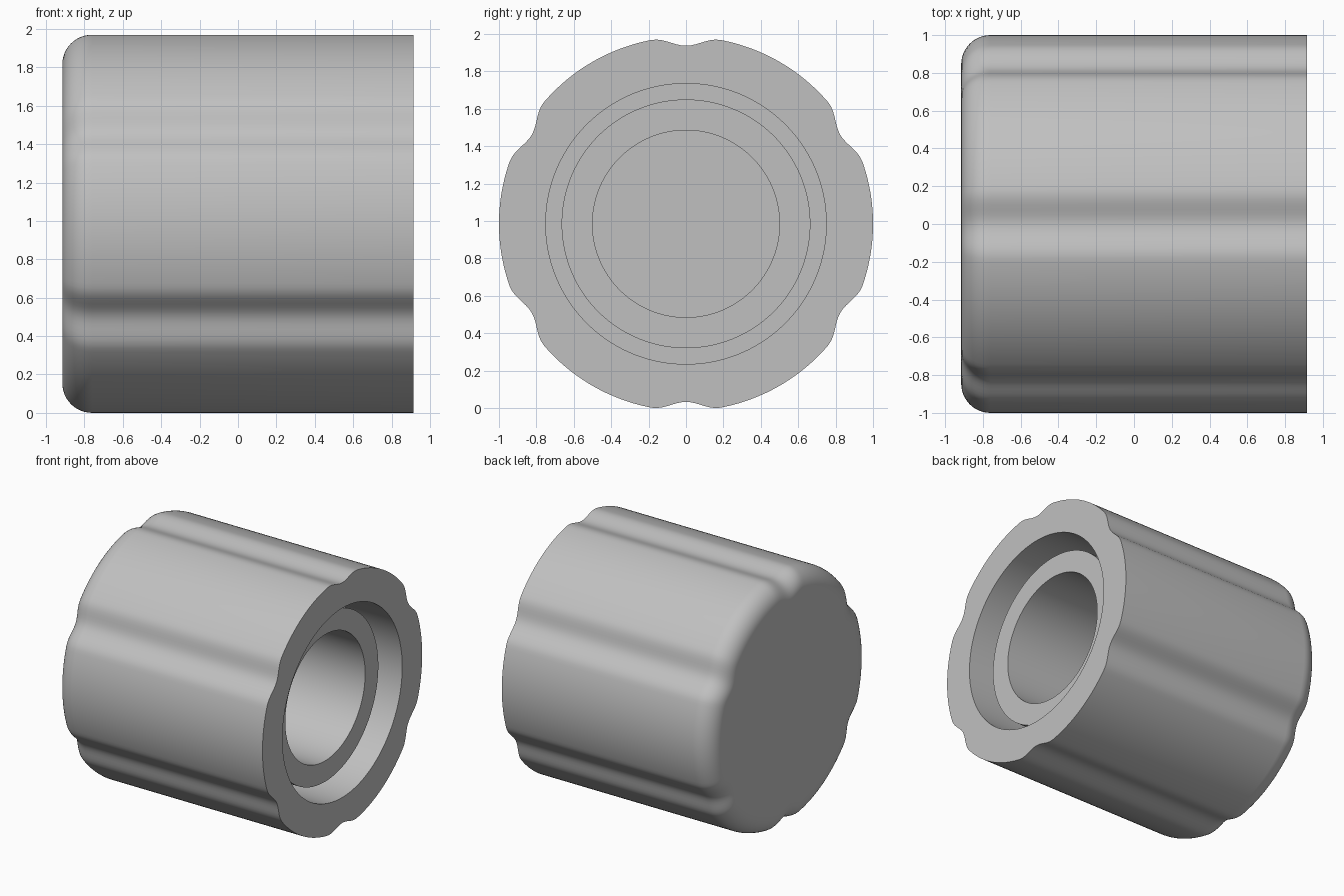
import bpy
import bmesh
from math import pi, sin, cos, radians

cube = bpy.data.objects.get("Cube")
if cube:
    bpy.data.objects.remove(cube, do_unlink=True)

SEGMENTS = 240
HALF_LENGTH = 0.915
AXIS_HEIGHT = 0.985
FILLET = 0.155
FLOOR = -0.62

grey = bpy.data.materials.new("plain grey")
grey.use_nodes = True
colour = (0.53, 0.53, 0.53, 1)
grey.diffuse_color = colour
grey.node_tree.nodes["Principled BSDF"].inputs["Base Color"].default_value = colour


def notch_depth(angle, half_width=0.187, depth=0.048):
    """Depth of the six finger grooves at an angle round the axis."""
    step = pi / 3
    offset = abs((angle - radians(30) + step / 2) % step - step / 2)
    if offset > half_width:
        return 0
    return depth * 0.5 * (1 + cos(pi * offset / half_width))


def lathe(name, profile, closed=False):
    """Loft rings of (x, radius, grooved) along x; cap the ends or loop round."""
    bm = bmesh.new()
    rings = []
    for x, radius, grooved in profile:
        ring = []
        for i in range(SEGMENTS):
            a = 2 * pi * i / SEGMENTS
            r = radius - (notch_depth(a) if grooved else 0)
            ring.append(bm.verts.new((x, r * cos(a), AXIS_HEIGHT + r * sin(a))))
        rings.append(ring)
    pairs = list(zip(rings, rings[1:]))
    if closed:
        pairs.append((rings[-1], rings[0]))
    else:
        bm.faces.new(rings[0])
        bm.faces.new(rings[-1])
    for low, high in pairs:
        for i in range(SEGMENTS):
            j = (i + 1) % SEGMENTS
            bm.faces.new((low[i], low[j], high[j], high[i]))
    bmesh.ops.recalc_face_normals(bm, faces=bm.faces)
    # Smooth round walls, flat end faces, sharp rims
    for face in bm.faces:
        face.smooth = abs(face.normal.x) < 0.999
    for edge in bm.edges:
        edge.smooth = edge.calc_face_angle(0) < radians(35)
    mesh = bpy.data.meshes.new(name)
    bm.to_mesh(mesh)
    bm.free()
    mesh.materials.append(grey)
    obj = bpy.data.objects.new(name, mesh)
    bpy.context.collection.objects.link(obj)
    return obj


# Grooved knob body: rounded closed end, straight grip, open recess
steps = 12
rounded_end = []
for k in range(steps + 1):
    t = pi / 2 * k / steps
    rounded_end.append((-HALF_LENGTH + FILLET * (1 - cos(t)),
                        1 - FILLET * (1 - sin(t)), True))
lathe("knob_body", rounded_end + [
    (HALF_LENGTH, 1, True),
    (HALF_LENGTH, 0.75, False),
    (FLOOR, 0.75, False),
])

# Shaft sleeve standing on the recess floor, set back from the rim
sleeve_end = HALF_LENGTH - 0.15
lathe("shaft_sleeve", [
    (FLOOR - 0.02, 0.665, False),
    (sleeve_end, 0.665, False),
    (sleeve_end, 0.5, False),
    (FLOOR - 0.02, 0.5, False),
], closed=True)
